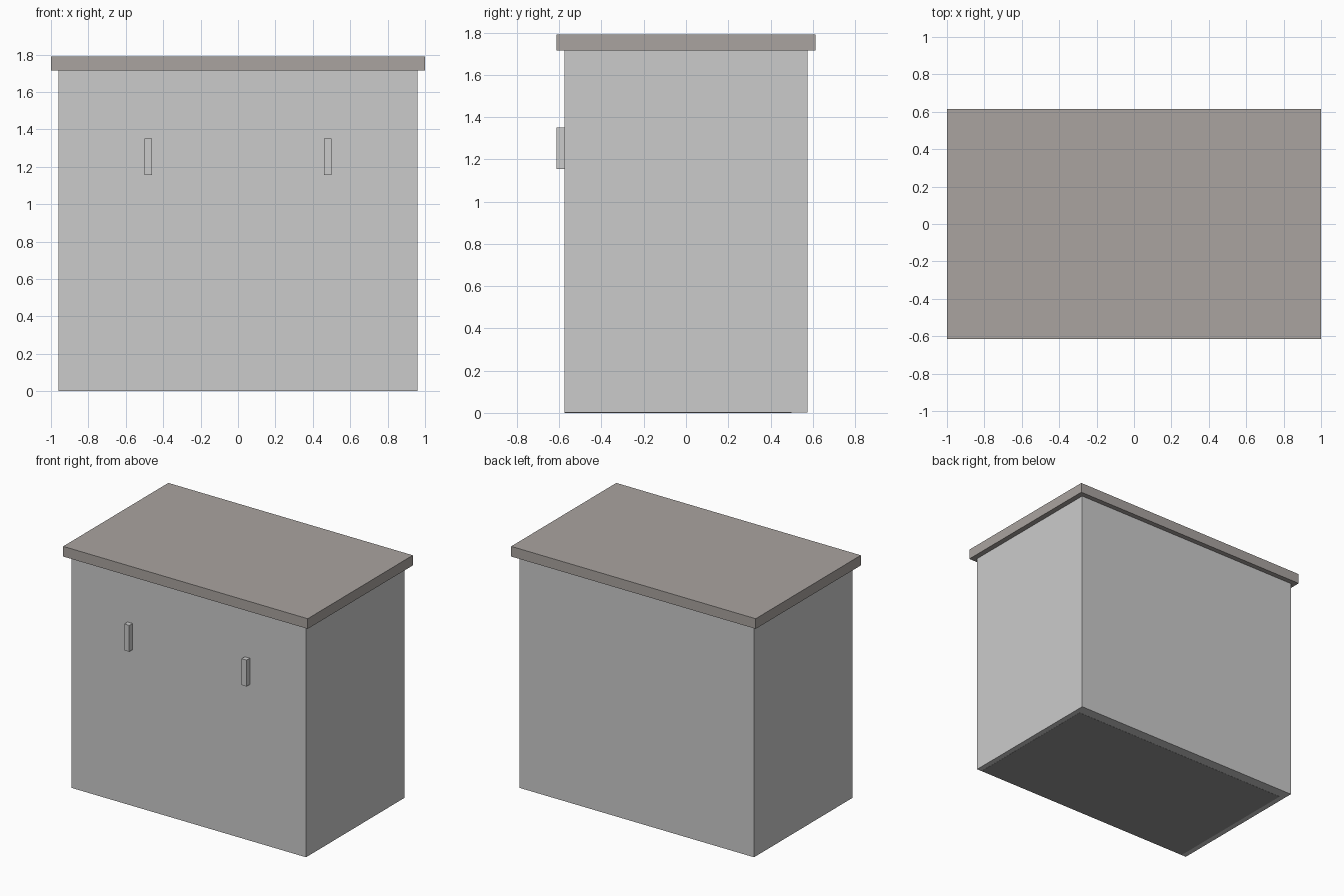
import bpy

if "Cube" in bpy.data.objects:
    bpy.data.objects.remove(bpy.data.objects["Cube"])


def material(name, rgb):
    mat = bpy.data.materials.new(name)
    mat.diffuse_color = (*rgb, 1)
    mat.use_nodes = True
    mat.node_tree.nodes["Principled BSDF"].inputs["Base Color"].default_value = mat.diffuse_color
    return mat


def box(name, low, high, mat=None):
    """Box spanning two opposite corners."""
    centre = [(a + b) / 2 for a, b in zip(low, high)]
    bpy.ops.mesh.primitive_cube_add(size=1, location=centre)
    obj = bpy.context.object
    obj.name = name
    obj.scale = [b - a for a, b in zip(low, high)]
    bpy.ops.object.transform_apply(location=False, rotation=False, scale=True)
    if mat:
        obj.data.materials.append(mat)
    return obj


wood = material("dark_worktop", (0.40, 0.37, 0.35))
dark = material("plinth_dark", (0.30, 0.30, 0.30))
metal = material("handle_grey", (0.62, 0.62, 0.62))

# Cabinet carcass
box("cabinet_body", (-0.96, -0.576, 0.001), (0.96, 0.576, 1.715))

# Plinth nested in the foot of the carcass, visible from below
box("plinth", (-0.92, -0.574, 0), (0.92, 0.50, 0.15), dark)

# Overhanging worktop
box("worktop", (-1, -0.614, 1.715), (1, 0.614, 1.79), wood)

# Pair of upright bar handles on the front
for side, x in (("left", -0.48), ("right", 0.48)):
    box(f"handle_{side}", (x - 0.02, -0.614, 1.155), (x + 0.02, -0.576, 1.35), metal)
